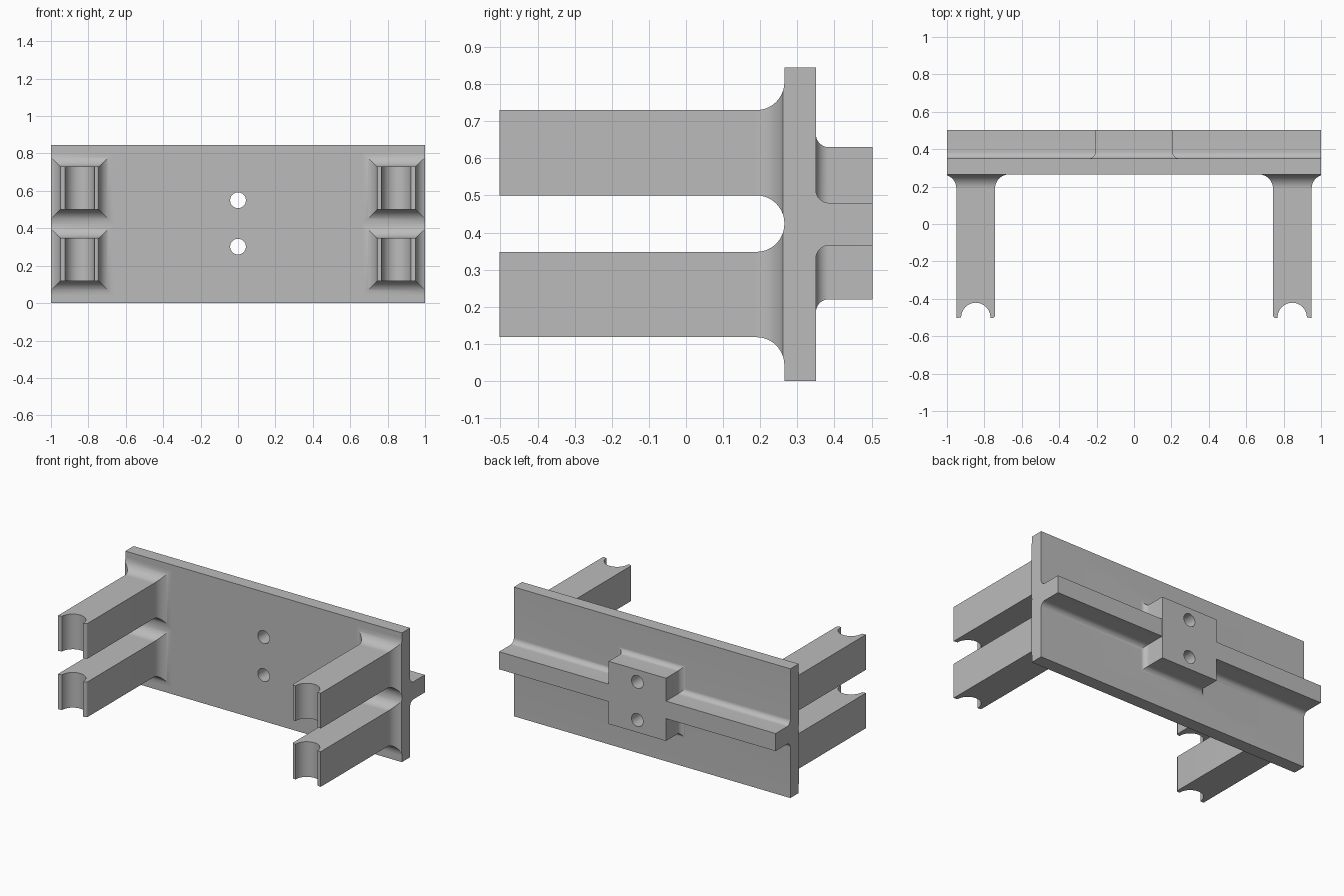
import bpy, bmesh, math
from mathutils import Vector

cube = bpy.data.objects.get("Cube")
if cube:
    bpy.data.objects.remove(cube, do_unlink=True)

grey = bpy.data.materials.new("plain grey")
grey.use_nodes = True
colour = (0.5, 0.5, 0.5, 1)
grey.diffuse_color = colour
grey.node_tree.nodes["Principled BSDF"].inputs["Base Color"].default_value = colour

FRONT, PLATE_FRONT, PLATE_BACK, BACK = -0.503, 0.265, 0.35, 0.503


def arc(cx, cy, r, a0, a1, n=12):
    """Points along a circular arc, angles in degrees."""
    return [(cx + r * math.cos(math.radians(a0 + (a1 - a0) * i / n)),
             cy + r * math.sin(math.radians(a0 + (a1 - a0) * i / n))) for i in range(n + 1)]


def finish(name, bm):
    bmesh.ops.recalc_face_normals(bm, faces=bm.faces[:])
    mesh = bpy.data.meshes.new(name)
    bm.to_mesh(mesh)
    bm.free()
    mesh.materials.append(grey)
    ob = bpy.data.objects.new(name, mesh)
    bpy.context.collection.objects.link(ob)
    return ob


def loft(name, rings):
    """Skin equal-length closed rings and cap both ends."""
    bm = bmesh.new()
    rows = [[bm.verts.new(p) for p in ring] for ring in rings]
    for a, b in zip(rows, rows[1:]):
        for i in range(len(a)):
            j = (i + 1) % len(a)
            bm.faces.new((a[i], a[j], b[j], b[i]))
    bm.faces.new(rows[0])
    bm.faces.new(rows[-1])
    return finish(name, bm)


def rect(x0, x1, z0, z1, y, grow=0):
    """Rectangle across y, grown outward but kept inside the plate's ends."""
    x0, x1 = max(x0 - grow, -1), min(x1 + grow, 1)
    z0, z1 = z0 - grow, z1 + grow
    return [Vector(p) for p in ((x0, y, z0), (x1, y, z0), (x1, y, z1), (x0, y, z1))]


def boolean(target, tool, operation):
    mod = target.modifiers.new(operation.title(), "BOOLEAN")
    mod.object, mod.operation, mod.solver = tool, operation, "EXACT"
    bpy.context.view_layer.objects.active = target
    bpy.ops.object.modifier_apply(modifier=mod.name)
    bpy.data.objects.remove(tool, do_unlink=True)


def smooth(ob):
    bpy.ops.object.select_all(action="DESELECT")
    ob.select_set(True)
    bpy.context.view_layer.objects.active = ob
    bpy.ops.object.shade_smooth_by_angle(angle=math.radians(25))


# Upright plate with a filleted rail along its back, as one extruded profile
R = 0.035
RAIL_LOW, RAIL_HIGH, TOP = 0.365, 0.48, 0.845
profile = [(PLATE_FRONT, 0), (PLATE_BACK, 0)]
profile += arc(PLATE_BACK + R, RAIL_LOW - R, R, 180, 90)
profile += [(BACK - 0.001, RAIL_LOW), (BACK - 0.001, RAIL_HIGH)]
profile += arc(PLATE_BACK + R, RAIL_HIGH + R, R, 270, 180)
profile += [(PLATE_BACK, TOP), (PLATE_FRONT, TOP)]
plate = loft("back_plate", [[(x, y, z) for y, z in profile] for x in (-1, 1)])

# Central mounting block with a flared foot
block = [rect(-0.207, 0.207, 0.22, 0.63, BACK)]
for gap, rise in arc(R, R, R, 270, 180):
    block.append(rect(-0.207, 0.207, 0.22, 0.63, PLATE_BACK + rise, R - gap))
block.append(rect(-0.207, 0.207, 0.22, 0.63, PLATE_BACK - 0.03, R))
# arc order runs foot to shaft, so sort the rings from the back towards the plate
block.sort(key=lambda ring: -ring[0].y)
for i, ring in enumerate(block[1:-1], 1):
    t = min(1, (ring[0].y - PLATE_BACK) / R)
    grow = R - R * math.sqrt(max(0, 1 - (1 - t) ** 2))
    block[i] = rect(-0.207, 0.207, 0.22, 0.63, ring[0].y, grow)
boolean(plate, loft("mounting_block", block), "UNION")

# Two bolt holes through plate and block
for z in (0.302, 0.55):
    hole = [[(x, y, h) for x, h in arc(0, z, 0.042, 0, 352.5, 47)] for y in (0, 1)]
    boolean(plate, loft("hole_cutter", hole), "DIFFERENCE")
smooth(plate)

# Four arms: grooved tip, straight shaft, flared mitred root
F = 0.075
X0, X1 = 0.743, 0.95
for row, z0, z1 in (("lower", 0.118, 0.348), ("upper", 0.5, 0.73)):
    for side, s in (("left", 1), ("right", -1)):
        outline = [(X1, PLATE_FRONT - F), (X1, FRONT)]
        outline += arc(0.846, FRONT + 0.004, 0.078, 0, 180, 24)
        outline += [(0.768, FRONT)]
        outline += arc(X0 + 0.015, FRONT + 0.015, 0.015, 270, 180, 6)
        outline += [(X0, PLATE_FRONT - F)]
        shaft = loft(f"{row}_{side}_arm", [[(s * x, y, z) for x, y in outline] for z in (z0, z1)])
        a, b = sorted((s * X0, s * X1))
        rings = []
        for i in range(15):
            t = math.radians(90 * i / 14)
            rings.append(rect(a, b, z0, z1, PLATE_FRONT - F + F * math.sin(t), F * (1 - math.cos(t))))
        root = loft(f"{row}_{side}_arm_root", rings)
        smooth(shaft)
        smooth(root)
